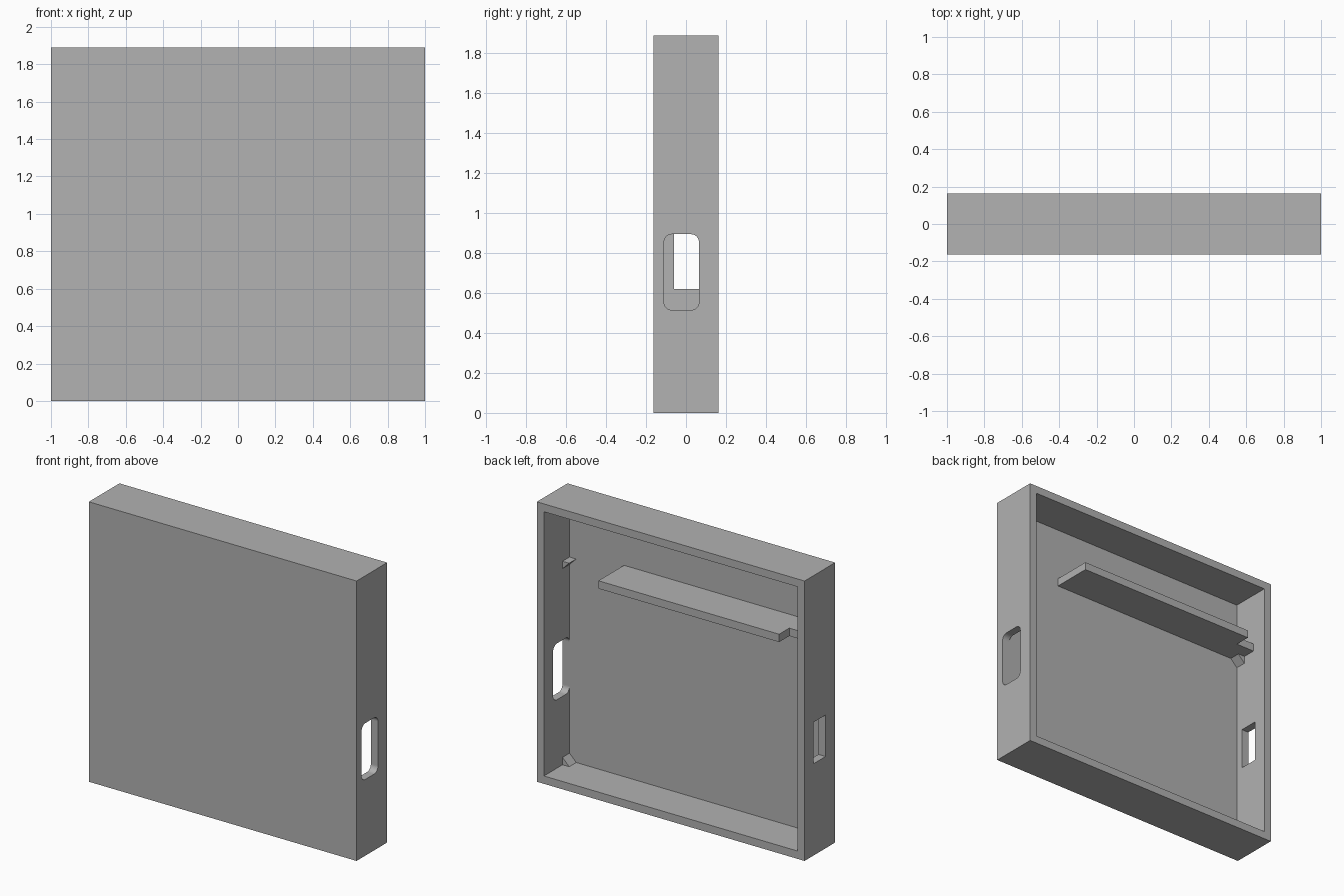
import bpy, bmesh
from math import cos, sin, pi
from mathutils import Vector

default = bpy.data.objects.get("Cube")
if default:
    bpy.data.objects.remove(default, do_unlink=True)

# Main sizes
H, D, T = 1.89, 0.163, 0.053      # height, half depth, wall thickness
INX, PANEL = 1 - T, -D + T        # inner wall x, inner face of front panel
SHELF_TOP = 1.48

grey = bpy.data.materials.new("plain grey")
grey.use_nodes = True
grey.diffuse_color = (0.445, 0.445, 0.445, 1)
grey.node_tree.nodes["Principled BSDF"].inputs["Base Color"].default_value = grey.diffuse_color


def prism(name, outline, axis, lo, hi):
    """Extrude a 2D outline along x, y or z; the outline uses the other two axes in order."""
    bm = bmesh.new()
    points = []
    for a, b in outline:
        co = [a, b]
        co.insert("xyz".index(axis), lo)
        points.append(bm.verts.new(co))
    face = bm.faces.new(points)
    moved = bmesh.ops.extrude_face_region(bm, geom=[face])["geom"]
    step = Vector([hi - lo if c == axis else 0 for c in "xyz"])
    bmesh.ops.translate(bm, vec=step, verts=[g for g in moved if isinstance(g, bmesh.types.BMVert)])
    bmesh.ops.recalc_face_normals(bm, faces=bm.faces)
    mesh = bpy.data.meshes.new(name)
    bm.to_mesh(mesh)
    bm.free()
    mesh.materials.append(grey)
    obj = bpy.data.objects.new(name, mesh)
    bpy.context.collection.objects.link(obj)
    return obj


def rect(a0, a1, b0, b1):
    return [(a0, b0), (a1, b0), (a1, b1), (a0, b1)]


def rounded(a0, a1, b0, b1, r, steps=8):
    corners = [(a1 - r, b1 - r), (a0 + r, b1 - r), (a0 + r, b0 + r), (a1 - r, b0 + r)]
    return [(ca + r * cos(q), cb + r * sin(q))
            for k, (ca, cb) in enumerate(corners)
            for q in [(k + i / steps) * pi / 2 for i in range(steps + 1)]]


def cut(target, cutter):
    cutter.hide_render = True
    mod = target.modifiers.new("cut", "BOOLEAN")
    mod.operation, mod.solver, mod.object = "DIFFERENCE", "EXACT", cutter
    bpy.context.view_layer.objects.active = target
    bpy.ops.object.modifier_apply(modifier=mod.name)
    bpy.data.objects.remove(cutter, do_unlink=True)


# Shallow case, open at the back
case = prism("case", rect(-1, 1, 0, H), "y", -D, D)
cut(case, prism("cavity_cutter", rect(-INX, INX, T, H - T), "y", PANEL, D + 0.1))

# Rounded opening in one side wall, square opening in the other
cut(case, prism("rounded_opening_cutter", rounded(PANEL, 0.065, 0.515, 0.895, 0.04),
                "x", INX - 0.02, 1.1))
cut(case, prism("square_opening_cutter", rect(-0.06, 0.07, 0.62, 0.9),
                "x", -1.1, -INX + 0.02))

# Shelf with a narrower tab reaching the side wall
prism("shelf", [(0.54, PANEL), (0.54, D), (-0.81, D), (-0.81, 0.055),
                (-INX, 0.055), (-INX, PANEL)], "z", SHELF_TOP - T, SHELF_TOP)

# Wedge supports: two below shelf level, two in the bottom corners
for side, label in ((1, "left"), (-1, "right")):
    wall, tip = side * INX, side * (INX - 0.05)
    z = SHELF_TOP - T
    prism(f"upper_wedge_{label}", [(wall, z), (tip, z), (wall, z - 0.05)],
          "y", PANEL, PANEL + 0.075)
    prism(f"lower_wedge_{label}", [(wall, T), (tip, T), (wall, T + 0.05)],
          "y", PANEL, PANEL + 0.075)
